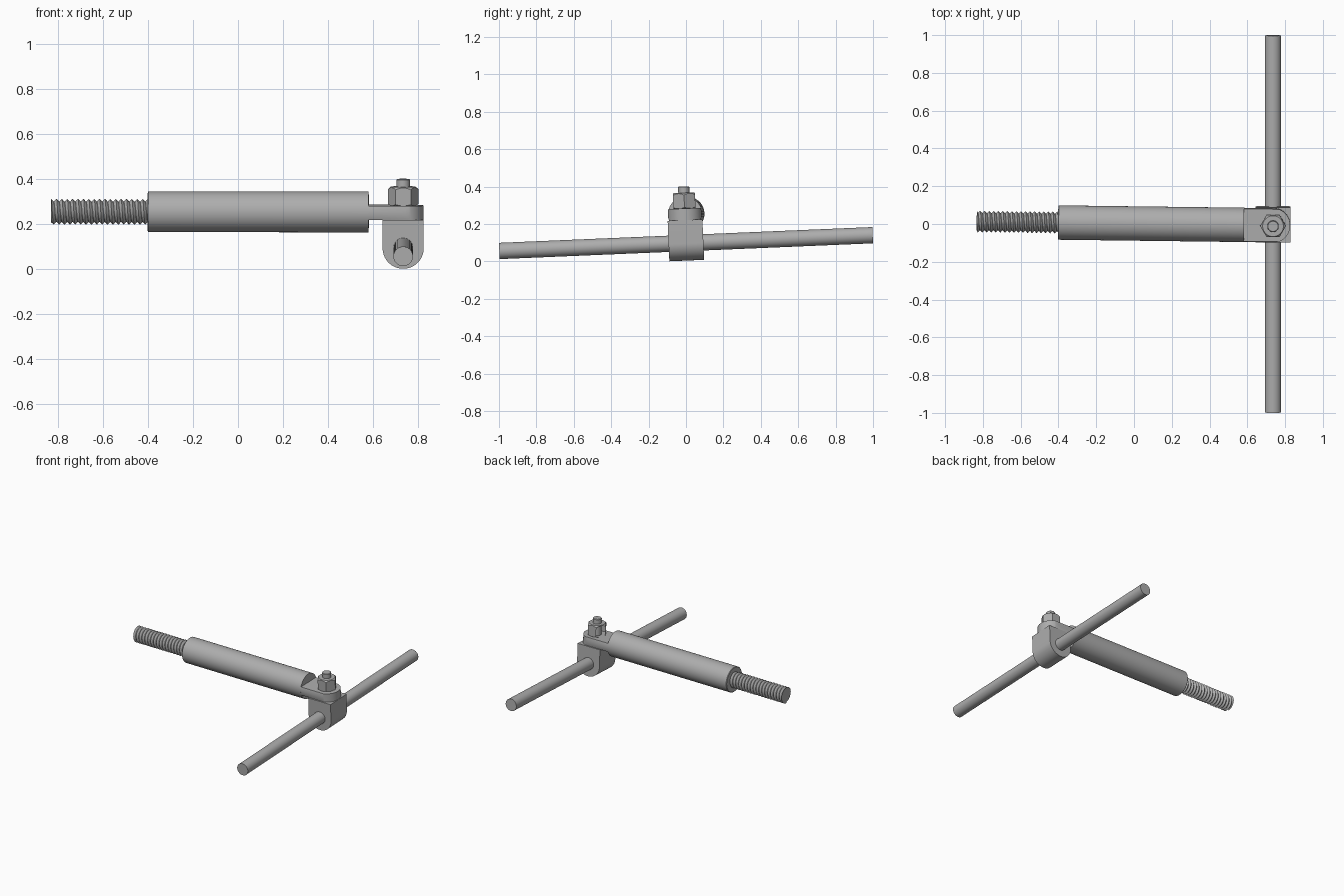
import bpy, bmesh, math
from mathutils import Matrix, Vector

cube = bpy.data.objects.get("Cube")
if cube:
    bpy.data.objects.remove(cube, do_unlink=True)

steel = bpy.data.materials.new("steel grey")
steel.use_nodes = True
GREY = (0.42, 0.42, 0.42, 1)
steel.diffuse_color = GREY
steel.node_tree.nodes["Principled BSDF"].inputs["Base Color"].default_value = GREY

PIVOT_X = 0.736          # centre line of the clamp stud
BODY_Z = 0.254           # height of the arm axis
ROD_Z = 0.098            # height of the cross rod axis
TILT = (Matrix.Translation((0, 0, ROD_Z)) @ Matrix.Rotation(math.radians(2.42), 4, 'X')
        @ Matrix.Translation((0, 0, -ROD_Z)))
PIVOT = Matrix.Translation((PIVOT_X, 0, 0))
YAW = PIVOT @ Matrix.Rotation(math.radians(-0.72), 4, 'Z') @ PIVOT.inverted()
ALONG_X = Matrix.Translation((0, 0, BODY_Z)) @ Matrix.Rotation(math.pi / 2, 4, 'Y')
ALONG_Y = Matrix.Translation((PIVOT_X, 0, ROD_Z)) @ Matrix.Rotation(-math.pi / 2, 4, 'X')


def make(name, bm, matrix):
    """Turn a bmesh into a grey object placed by a matrix."""
    bm.transform(matrix)
    bmesh.ops.recalc_face_normals(bm, faces=bm.faces)
    mesh = bpy.data.meshes.new(name)
    bm.to_mesh(mesh)
    bm.free()
    mesh.materials.append(steel)
    obj = bpy.data.objects.new(name, mesh)
    bpy.context.collection.objects.link(obj)
    return obj


def lathe(name, profile, matrix, sides=64):
    """Revolve (radius, height) points around z, with flat caps."""
    bm = bmesh.new()
    turn = [math.tau * i / sides for i in range(sides)]
    rings = [[bm.verts.new((r * math.cos(a), r * math.sin(a), h)) for a in turn]
             for r, h in profile]
    for low, high in zip(rings, rings[1:]):
        for i in range(sides):
            j = (i + 1) % sides
            bm.faces.new((low[i], low[j], high[j], high[i]))
    bm.faces.new(rings[0][::-1])
    bm.faces.new(rings[-1])
    return make(name, bm, matrix)


def prism(name, outline, depth, matrix):
    """Extrude a flat outline along z."""
    bm = bmesh.new()
    face = bm.faces.new([bm.verts.new((x, y, 0)) for x, y in outline])
    top = bmesh.ops.extrude_face_region(bm, geom=[face])["geom"]
    bmesh.ops.translate(bm, vec=Vector((0, 0, depth)),
                        verts=[v for v in top if isinstance(v, bmesh.types.BMVert)])
    return make(name, bm, matrix)


def arch(radius, length, steps=40):
    """Half circle around the origin facing +x, with a straight tail to -x."""
    arc = [(radius * math.cos(a), radius * math.sin(a))
           for a in (math.pi * (i / steps - 0.5) for i in range(steps + 1))]
    return arc + [(-length, radius), (-length, -radius)]


def boolean(obj, cutter, operation):
    """Apply a boolean and discard the cutter."""
    mod = obj.modifiers.new("shape", 'BOOLEAN')
    mod.operation, mod.solver, mod.object = operation, 'EXACT', cutter
    bpy.context.view_layer.objects.active = obj
    bpy.ops.object.modifier_apply(modifier=mod.name)
    bpy.data.objects.remove(cutter, do_unlink=True)


def thread(name, start, end, major, minor, pitch, steps=40):
    """Helical V thread, cut off flat at both ends."""
    bm = bmesh.new()
    count = int(((end - start) / pitch + 2) * steps)
    rows = []
    for i in range(count + 1):
        a = math.tau * i / steps
        base = start + pitch * (i / steps - 1)
        row = []
        for k, r in enumerate((minor, major, minor)):
            h = min(max(base + pitch * k / 2, start), end)
            row.append(bm.verts.new((r * math.cos(a), r * math.sin(a), h)))
        rows.append(row)
    for p, q in zip(rows, rows[1:]):
        for k in range(2):
            bm.faces.new((p[k], q[k], q[k + 1], p[k + 1]))
    bmesh.ops.remove_doubles(bm, verts=bm.verts, dist=0.00005)
    return make(name, bm, ALONG_X)


# Arm: round body, threaded end with its core
body = lathe("arm_body", [(0.088, -0.402), (0.091, -0.399), (0.091, 0.582)], ALONG_X)
screw = thread("screw_thread", -0.833, -0.398, 0.0575, 0.045, 0.024)
core = lathe("screw_core", [(0.0455, -0.833), (0.0455, -0.39)], ALONG_X)

# Flat tongue: the arm's round section trimmed to a slab with a rounded end
tongue = lathe("arm_tongue", [(0.0908, 0.57), (0.0908, 0.84)], ALONG_X)
slab = prism("tongue_slab", arch(0.0912, 0.16), 0.062,
             Matrix.Translation((PIVOT_X, 0, 0.221)))
boolean(tongue, slab, 'INTERSECT')

# Clamp block: flat top, half-round bottom, bored for the rod
block = prism("clamp_block", arch(0.0915, 0.125), 0.186,
              Matrix.Translation((PIVOT_X, 0.093, 0.096))
              @ Matrix.Rotation(math.pi / 2, 4, 'X') @ Matrix.Rotation(-math.pi / 2, 4, 'Z'))
bore = lathe("block_bore", [(0.0434, -0.2), (0.0434, 0.2)], ALONG_Y)
boolean(block, bore, 'DIFFERENCE')

# Cross rod
rod = lathe("cross_rod", [(0.0435, -0.999), (0.0435, 0.999)], ALONG_Y)

# Stud and hexagon nut with turned corners
stud = lathe("clamp_stud", [(0.03, 0.2), (0.03, 0.398), (0.027, 0.401)], PIVOT, 48)
nut = lathe("clamp_nut", [(0.068, 0.283), (0.068, 0.367)], PIVOT, 6)
corners = lathe("nut_turning", [(0.058, 0.28), (0.0585, 0.283), (0.071, 0.291),
                                (0.071, 0.352), (0.055, 0.367), (0.055, 0.37)], PIVOT)
boolean(nut, corners, 'INTERSECT')

# Swing the arm slightly, tilt everything, and shade
for part in (body, screw, core, tongue):
    part.data.transform(YAW)
for part in (body, screw, core, tongue, block, rod, stud, nut):
    part.data.transform(TILT)
    bpy.ops.object.select_all(action='DESELECT')
    part.select_set(True)
    bpy.context.view_layer.objects.active = part
    bpy.ops.object.shade_smooth_by_angle(angle=math.radians(30))
